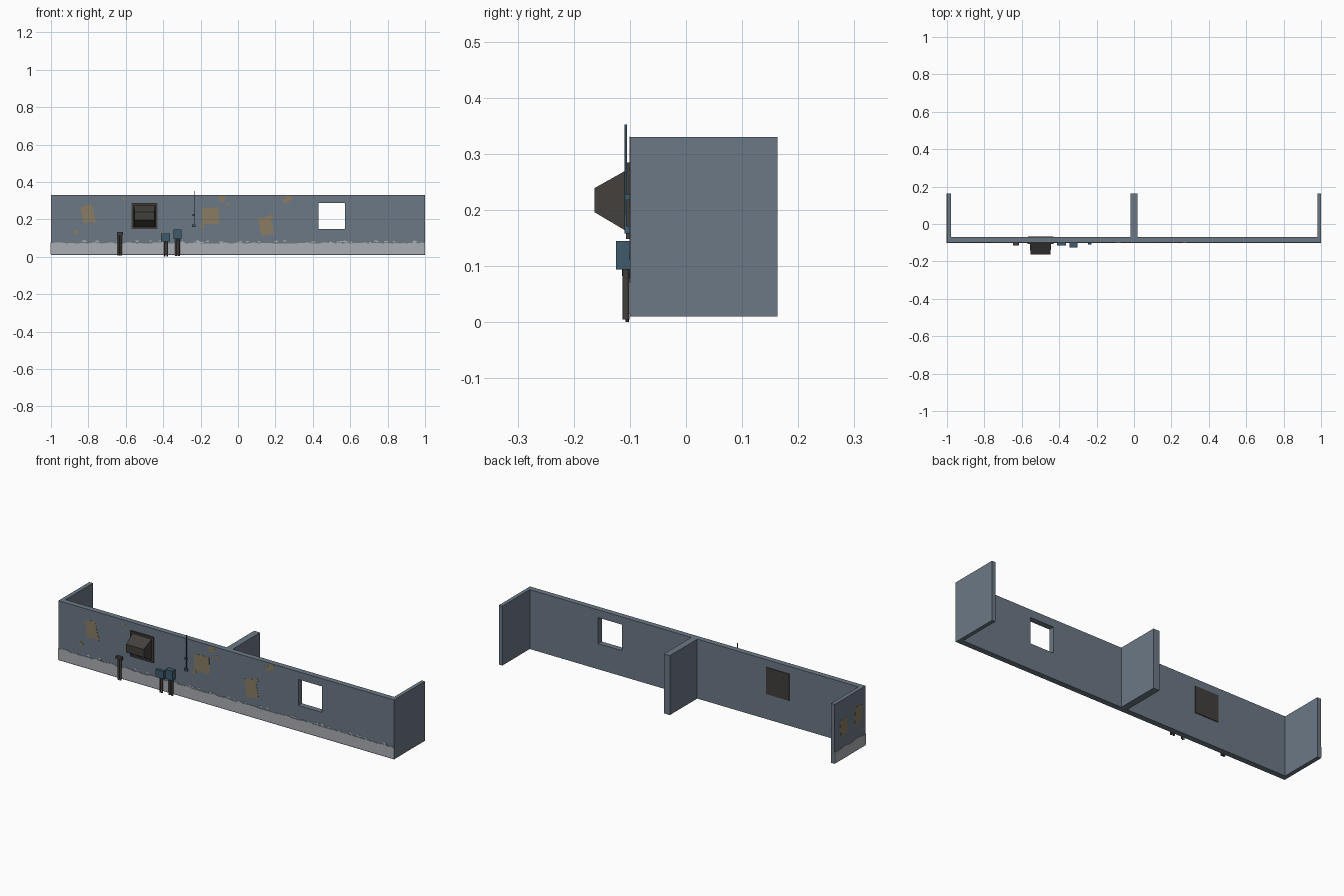
import bpy, bmesh, math, random
from mathutils import Vector, Matrix

if "Cube" in bpy.data.objects:
    bpy.data.objects.remove(bpy.data.objects["Cube"])

random.seed(4)


def material(name, rgb):
    m = bpy.data.materials.new(name)
    m.diffuse_color = (*rgb, 1)
    m.use_nodes = True
    m.node_tree.nodes["Principled BSDF"].inputs["Base Color"].default_value = m.diffuse_color
    return m


BLUE = material("blue_grey_wall", (0.147, 0.19, 0.235))
PALE = material("pale_plaster", (0.40, 0.42, 0.45))
RUST = material("tan_patch", (0.25, 0.20, 0.125))
DARK = material("dark_metal", (0.055, 0.05, 0.046))
BOX = material("blue_box", (0.05, 0.105, 0.15))


def finish(name, bm, mat):
    bmesh.ops.recalc_face_normals(bm, faces=bm.faces)
    me = bpy.data.meshes.new(name)
    bm.to_mesh(me)
    bm.free()
    me.materials.append(mat)
    ob = bpy.data.objects.new(name, me)
    bpy.context.collection.objects.link(ob)
    return ob


def prism(name, pts, offset, mat):
    bm = bmesh.new()
    face = bm.faces.new([bm.verts.new(p) for p in pts])
    ext = bmesh.ops.extrude_face_region(bm, geom=[face])["geom"]
    verts = [g for g in ext if isinstance(g, bmesh.types.BMVert)]
    bmesh.ops.translate(bm, verts=verts, vec=Vector(offset))
    return finish(name, bm, mat)


def box(name, x, y, z, mat):
    return prism(name, [(x[0], y[0], z[0]), (x[1], y[0], z[0]),
                        (x[1], y[1], z[0]), (x[0], y[1], z[0])], (0, 0, z[1] - z[0]), mat)


def pipe(name, x, y, z0, z1, r, mat, sides=8):
    bm = bmesh.new()
    bmesh.ops.create_cone(bm, cap_ends=True, segments=sides, radius1=r, radius2=r, depth=z1 - z0,
                          matrix=Matrix.Translation((x, y, (z0 + z1) / 2)))
    ob = finish(name, bm, mat)
    for p in ob.data.polygons:
        p.use_smooth = len(p.vertices) == 4
    return ob


# E-shaped plan of the wall, extruded upward
B, F, I = 0.163, -0.1, -0.07
plan = [(-1, F), (1, F), (1, B), (0.98, B), (0.98, I), (0.018, I), (0.018, B),
        (-0.018, B), (-0.018, I), (-0.978, I), (-0.978, B), (-1, B)]
wall = prism("wall", [(x, y, 0.01) for x, y in plan], (0, 0, 0.32), BLUE)

# Two window openings
for x0, x1 in ((0.43, 0.572), (-0.566, -0.432)):
    cutter = box("window_cutter", (x0, x1), (-0.2, 0), (0.148, 0.288), BLUE)
    cutter.hide_render = True
    mod = wall.modifiers.new("opening", "BOOLEAN")
    mod.object, mod.solver = cutter, "EXACT"
    bpy.context.view_layer.objects.active = wall
    bpy.ops.object.modifier_apply(modifier=mod.name)
    bpy.data.objects.remove(cutter)


# Pale skirting with a ragged upper edge
def ragged(length):
    pts, s = [(0, 0.015), (length, 0.015)], length
    while s > 0.03:
        pts.append((s, 0.071 + random.choice((0, 0, 0.003, 0.006))))
        s -= random.uniform(0.012, 0.03)
    return pts + [(0, 0.072)]


prism("front_skirting", [(s - 1.0025, F, z) for s, z in ragged(2.0025)], (0, -0.002, 0), PALE)
prism("side_skirting", [(-1, F + s, z) for s, z in ragged(B - F)], (-0.0025, 0, 0), PALE)


# Flat irregular patches, on the front or the left side
def patch(name, u, z, w, h, mat, turn=0.0, side=False, n=4):
    pts = []
    for i in range(n):
        a = 2 * math.pi * (i + 0.5) / n
        du, dz = math.cos(a) * w * 0.7, math.sin(a) * h * 0.7
        du, dz = (du * math.cos(turn) - dz * math.sin(turn), du * math.sin(turn) + dz * math.cos(turn))
        pts.append((-1, u + du, z + dz) if side else (u + du, F, z + dz))
    prism(name, pts, (-0.001, 0, 0) if side else (0, -0.001, 0), mat)


for i in range(36):
    patch("plaster_chip", random.uniform(-0.97, 0.97), random.uniform(0.076, 0.085),
          random.uniform(0.008, 0.02), 0.006, PALE, n=6)
for u, z, w, h, t in ((-0.803, 0.228, 0.066, 0.092, 0.2), (-0.146, 0.219, 0.092, 0.09, 0.02),
                      (0.149, 0.165, 0.07, 0.098, 0.2)):
    patch("tan_patch", u, z, w, h, RUST, t)
for u, z, s in ((0.27, 0.312, 0.028), (0.25, 0.297, 0.022), (-0.085, 0.313, 0.028),
                (-0.05, 0.278, 0.014), (-0.865, 0.132, 0.02), (-0.61, 0.306, 0.014),
                (-0.765, 0.19, 0.016), (0.18, 0.216, 0.018), (-0.19, 0.163, 0.018)):
    patch("small_tan_patch", u, z, s, s, RUST, 0.4, n=6)
for u, z, t in ((-0.04, 0.2, 0.1), (0.085, 0.18, -0.1)):
    patch("side_tan_patch", u, z, 0.06, 0.09, RUST, t, True)

# Dark window infill, frame and tapered hood
box("window_infill", (-0.568, -0.43), (-0.098, -0.066), (0.146, 0.29), DARK)
for z in ((0.148, 0.158), (0.275, 0.285)):
    box("frame_rail", (-0.57, -0.43), (-0.107, -0.098), z, DARK)
for x in ((-0.57, -0.559), (-0.441, -0.43)):
    box("frame_stile", x, (-0.107, -0.098), (0.158, 0.275), DARK)
bm = bmesh.new()
rings = []
for x0, x1, z0, z1, y in ((-0.558, -0.442, 0.158, 0.275, -0.099), (-0.553, -0.447, 0.196, 0.239, -0.163)):
    rings.append([bm.verts.new(p) for p in ((x0, y, z0), (x1, y, z0), (x1, y, z1), (x0, y, z1))])
for i in range(4):
    j = (i + 1) % 4
    bm.faces.new((rings[0][i], rings[0][j], rings[1][j], rings[1][i]))
bm.faces.new(rings[0])
front = bm.faces.new(rings[1])
bm.normal_update()
bmesh.ops.inset_region(bm, faces=[front], thickness=0.006, depth=0)
finish("window_hood", bm, DARK)

# Capped vent pipes
for x in (-0.637, -0.625):
    pipe("vent_pipe", x, -0.107, 0.006, 0.118, 0.006, DARK)
box("vent_cap", (-0.648, -0.614), (-0.115, -0.1), (0.116, 0.131), DARK)

# Utility boxes with conduits running down
box("small_utility_box", (-0.411, -0.363), (-0.114, -0.1), (0.082, 0.123), BOX)
for x in (-0.392, -0.384, -0.376):
    pipe("thin_conduit", x, -0.105, 0.002, 0.083, 0.0025, DARK)
box("large_utility_box", (-0.344, -0.303), (-0.125, -0.1), (0.094, 0.145), BOX)
for x in (-0.331, -0.317):
    pipe("thick_conduit", x, -0.107, 0.005, 0.096, 0.006, DARK)

# Aerial with two wall brackets
pipe("aerial", -0.231, -0.107, 0.165, 0.352, 0.0022, BOX, 6)
for z, s in ((0.158, 0.018), (0.218, 0.013)):
    box("aerial_bracket", (-0.236 - s / 2, -0.236 + s / 2), (-0.110, -0.1), (z, z + s * 0.75), BOX)
# Foot fitting that touches the ground line
pipe("conduit_foot", -0.384, -0.105, 0, 0.006, 0.003, DARK)
